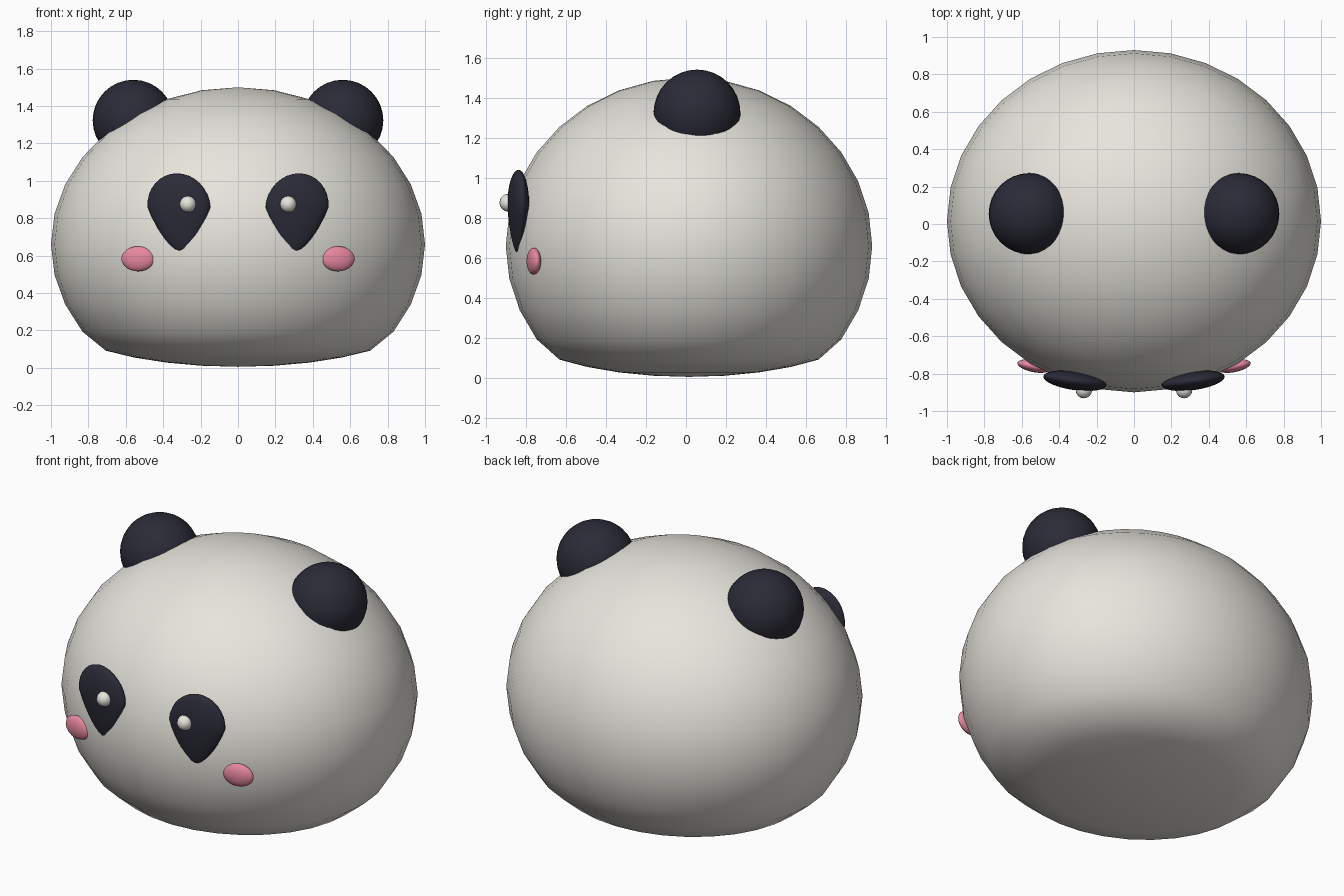
import bpy, math
from mathutils import Vector

if "Cube" in bpy.data.objects:
    bpy.data.objects.remove(bpy.data.objects["Cube"])


def material(name, rgb):
    m = bpy.data.materials.new(name)
    m.diffuse_color = (*rgb, 1)
    m.use_nodes = True
    m.node_tree.nodes["Principled BSDF"].inputs["Base Color"].default_value = m.diffuse_color
    return m


WHITE = material("warm white", (0.83, 0.81, 0.75))
DARK = material("dark navy", (0.024, 0.024, 0.039))
PINK = material("blush pink", (0.85, 0.26, 0.37))


def ball(name, loc, radii, mat, segs=32, rings=16, yaw=0.0, shape=None):
    """Smooth ellipsoid; shape() reshapes the unit sphere before scaling."""
    bpy.ops.mesh.primitive_uv_sphere_add(segments=segs, ring_count=rings, radius=1)
    ob = bpy.context.object
    ob.name = name
    for v in ob.data.vertices:
        co = shape(v.co.copy()) if shape else v.co
        v.co = Vector((co.x * radii[0], co.y * radii[1], co.z * radii[2]))
    ob.location = loc
    ob.rotation_euler.z = yaw
    ob.data.materials.append(mat)
    bpy.ops.object.shade_smooth()
    return ob


def flatten_base(co):
    # squash the underside into a shallow dome
    limit = -0.66
    if co.z < limit:
        co.z = limit + (co.z - limit) * 0.35
    return co


def teardrop(co):
    # stretch and taper the lower half into a soft point
    if co.z < 0:
        t = -co.z
        co.x *= 1 - 0.4 * t
        co.y *= 1 - 0.3 * t
        co.z *= 1.33
    co.x += 0.06 * co.z
    return co


def teardrop_mirrored(co):
    co.x = -co.x
    co = teardrop(co)
    co.x = -co.x
    return co


# Head
ball("head", (0, 0.015, 0.66), (1.0, 0.915, 0.84), WHITE, shape=flatten_base)

for s, side in ((1, "right"), (-1, "left")):
    # Ears
    ball(f"{side}_ear", (s * 0.56, 0.055, 1.323), (0.217,) * 3, DARK)
    # Eye patches
    ball(f"{side}_eye_patch", (s * 0.316, -0.838, 0.86), (0.17, 0.05, 0.18), DARK,
         yaw=s * 0.14, shape=teardrop if s > 0 else teardrop_mirrored)
    # Eye highlights
    ball(f"{side}_eye_highlight", (s * 0.268, -0.888, 0.875), (0.044,) * 3, WHITE, 16, 8)
    # Cheeks
    ball(f"{side}_cheek", (s * 0.535, -0.76, 0.583), (0.09, 0.032, 0.067), PINK,
         yaw=s * 0.2)
